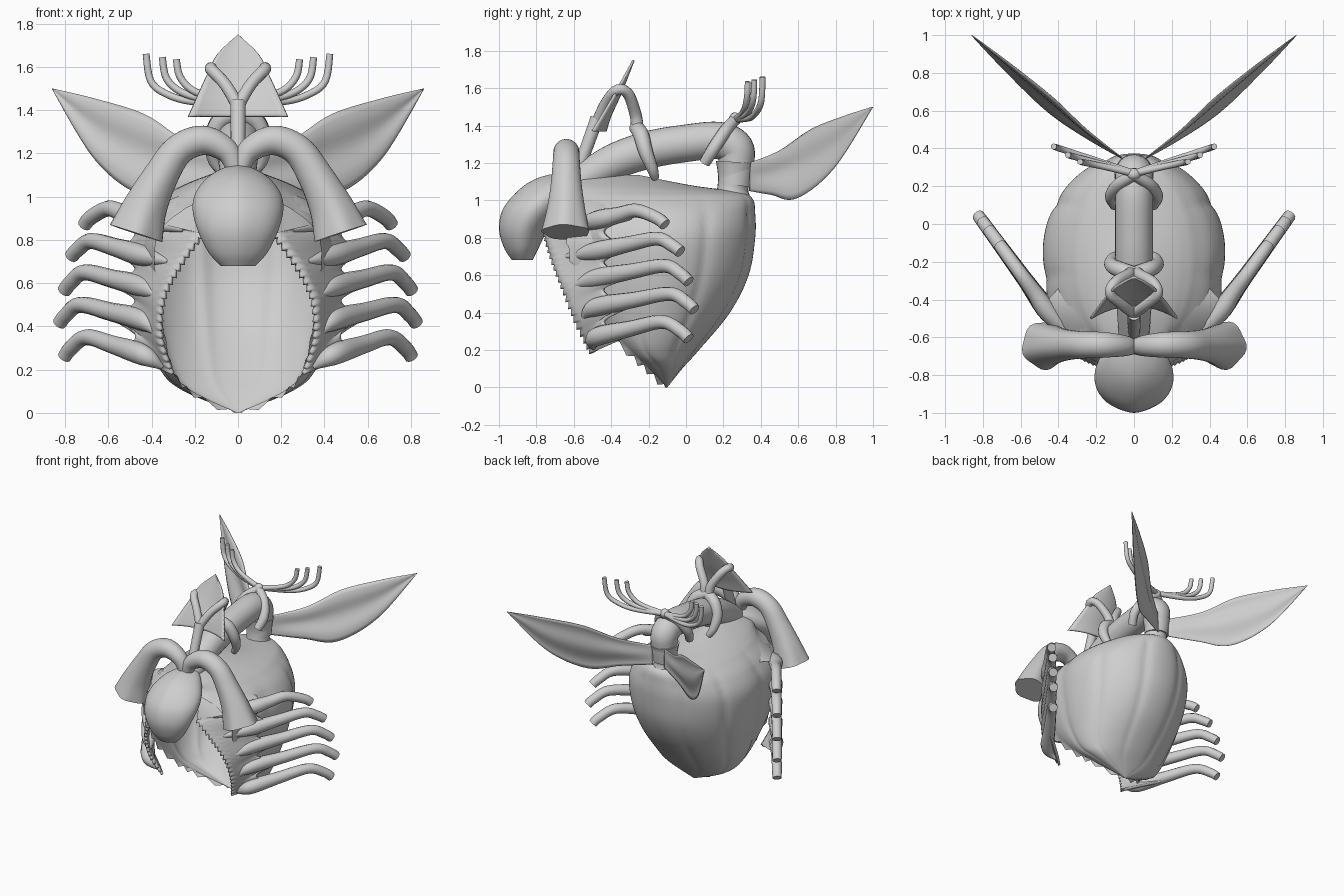
import bpy, bmesh, math
from mathutils import Vector

if "Cube" in bpy.data.objects:
    bpy.data.objects.remove(bpy.data.objects["Cube"])

grey = bpy.data.materials.new("plain grey")
grey.diffuse_color = (0.62, 0.62, 0.62, 1)
grey.use_nodes = True
grey.node_tree.nodes["Principled BSDF"].inputs["Base Color"].default_value = grey.diffuse_color


def spline(rows, n):
    """Catmull-Rom resampling of equal-length tuples into n+1 rows."""
    out, last = [], len(rows) - 1
    for k in range(n + 1):
        f = k / n * last
        i = min(int(f), last - 1)
        t = f - i
        a, b, c, d = (rows[max(0, min(last, j))] for j in range(i - 1, i + 3))
        out.append(tuple(
            0.5 * (2 * q + (r - p) * t + (2 * p - 5 * q + 4 * r - s) * t * t
                   + (3 * q - p - 3 * r + s) * t ** 3)
            for p, q, r, s in zip(a, b, c, d)))
    return out


def loft(name, rows, closed=False, caps=(False, False), thick=0):
    """Skin a grid of points, row by row."""
    bm = bmesh.new()
    grid = [[bm.verts.new(p) for p in row] for row in rows]
    m = len(grid[0])
    for a, b in zip(grid, grid[1:]):
        for j in range(m if closed else m - 1):
            k = (j + 1) % m
            bm.faces.new((a[j], a[k], b[k], b[j]))
    for row, cap in zip((grid[0], grid[-1]), caps):
        if cap:
            bm.faces.new(row)
    bmesh.ops.remove_doubles(bm, verts=bm.verts, dist=0.0005)
    bmesh.ops.recalc_face_normals(bm, faces=bm.faces)
    me = bpy.data.meshes.new(name)
    bm.to_mesh(me)
    bm.free()
    ob = bpy.data.objects.new(name, me)
    bpy.context.collection.objects.link(ob)
    me.materials.append(grey)
    if thick:
        mod = ob.modifiers.new("thickness", 'SOLIDIFY')
        mod.thickness, mod.offset = thick, 0
    return ob


def tube(name, pts, n=24, sides=14, caps=(True, True), frill=0):
    """Round tube through (x, y, z, radius) points."""
    path = spline(pts, n)
    pos = [Vector(p[:3]) for p in path]
    normal, rows = None, []
    for i, p in enumerate(pos):
        d = (pos[min(i + 1, n)] - pos[max(i - 1, 0)]).normalized()
        normal = d.orthogonal() if normal is None else normal - d * normal.dot(d)
        normal.normalize()
        side, row = d.cross(normal), []
        for j in range(sides):
            a = math.tau * j / sides
            r = path[i][3] * (1 + frill * (i / n) ** 4 * math.cos(5 * a))
            row.append(p + (normal * math.cos(a) + side * math.sin(a)) * r)
        rows.append(row)
    return loft(name, rows, True, caps)


def flip(pts, s):
    return [(p[0] * s,) + tuple(p[1:]) for p in pts]


# Pleated body hood, open at the front: z, back y, widest y, front y, half width, sweep
sections = spline([
    (0, -.1, -.1, -.1, .0, 125), (.1, -.02, -.12, -.2, .25, 125),
    (.2, .07, -.18, -.31, .36, 125), (.4, .235, -.18, -.5, .43, 127),
    (.6, .335, -.16, -.58, .47, 127), (.8, .37, -.15, -.64, .48, 128),
    (.93, .37, -.15, -.67, .42, 140), (1.01, .355, -.17, -.7, .33, 165),
    (1.045, .28, -.2, -.72, .27, 180), (1.08, .03, -.28, -.71, .19, 180),
    (1.135, -.25, -.42, -.62, .04, 180)], 80)
rows = []
for i, (z, yb, yc, yf, hw, sweep) in enumerate(sections):
    T, row = math.radians(min(sweep, 180)), []
    depth = .03 * max(0, min(1, (1.06 - z) / .15))
    for j in range(97):
        t = T * (j / 48 - 1)
        c = math.cos(t)
        pleat = 1 - depth * (1 - abs(math.sin(4.5 * t + math.pi / 2))) ** 3
        y = yc + ((yb - yc) * c if c > 0 else (yf - yc) * c / math.cos(T))
        jag = .03 * abs(i % 4 - 2) / 2 if j in (0, 96) and 0 < z < .8 else 0
        row.append((hw * math.sin(t) * pleat, yc + (y - yc) * pleat - jag * .3, max(z - jag, 0)))
    rows.append(row)
loft("body_hood", rows)

# Head with a faint ridge: z, front y, back y, half width
rows = []
for z, yf, yb, hw in spline([
        (.68, -.93, -.82, .08), (.74, -.97, -.79, .135), (.84, -1.0, -.74, .185),
        (.94, -.985, -.66, .21), (1.02, -.93, -.6, .195), (1.09, -.85, -.56, .14),
        (1.13, -.76, -.55, .075), (1.15, -.65, -.58, .01)], 28):
    yc, ridge = (yf + yb) / 2, .06
    rows.append([(hw * math.sin(a) * (1 - ridge * max(0, math.cos(a))),
                  yc - (yc - yf) * math.cos(a) * (1 - ridge * (1 - abs(math.cos(a)) ** 20)), z)
                 for a in (math.tau * k / 36 for k in range(36))])
loft("head", rows, True, (True, True))

# Arched neck tube and its collar on the back of the body
tube("arched_tube", [(0, -.6, 1.08, .08), (0, -.4, 1.2, .095), (0, -.2, 1.27, .1),
                     (0, 0, 1.305, .1), (0, .17, 1.32, .1), (0, .26, 1.28, .1),
                     (0, .27, 1.2, .095), (0, .26, 1.08, .09)], 40, 24)
tube("tube_collar", [(0, .25, 1.0, .1), (0, .25, 1.06, .083), (0, .26, 1.13, .09),
                     (0, .265, 1.205, .105)], 14, 24)


def plane_y(x):
    return -1.085 + 1.37 * x


# Serrated front edge of each side web
edge = spline([(.17, -.75, .83), (.27, -.71, .69), (.35, -.65, .53),
               (.36, -.58, .35), (.31, -.5, .19)], 80)
root_z = spline([(.885,), (.72,), (.575,), (.42,), (.26,)], 80)
leg_tips = [(.6, .945, .71, .87), (.68, .795, .77, .725), (.71, .65, .803, .565),
            (.73, .5, .825, .415), (.7, .35, .802, .26)]

for s, side in ((1, "right"), (-1, "left")):
    # Smooth web joining the legs, serrated at the front and scalloped between the legs
    rows = []
    for i, (e, (rz,)) in enumerate(zip(edge, root_z)):
        lobe = math.cos(math.pi * i / 20) ** 2
        x1 = .47 + .11 * lobe
        near = root_z[min(80, round(i / 20) * 20)][0]
        a, b = Vector(e), Vector((x1, plane_y(x1), rz * (1 - lobe * .5) + near * lobe * .5 + .02))
        row = [a.lerp(b, u / 10) for u in range(11)]
        jag = .024 * (i % 4) / 3
        row[0] -= Vector((.5, .5, .5)) * jag
        rows.append([(p.x * s, p.y, p.z) for p in row])
    loft("leg_web_" + side, rows, thick=.02)

    # Shoulder skin between the web top and the body
    low = spline([(.17, -.75, .83), (.32, -.645, .865), (.48, -.43, .905)], 12)
    high = spline([(.13, -.68, 1.0), (.28, -.5, 1.0), (.4, -.34, .93)], 12)
    loft("shoulder_" + side, [flip([a, Vector(a).lerp(Vector(b), .5) + Vector((.015, -.015, .01)), b], s)
                              for a, b in zip(low, high)])

    # Five drooping legs
    for k, (px, pz, tx, tz) in enumerate(leg_tips):
        e, rz = Vector(edge[k * 20]), root_z[k * 20][0]
        mx = (.45 + px) / 2
        st = e.lerp(Vector((.44, plane_y(.44), rz)), .3)
        pts = [(*st, .012),
               (.44, plane_y(.44), rz + .008, .05),
               (mx, plane_y(mx), rz * .4 + pz * .6, .043),
               (px, plane_y(px), pz, .037),
               (tx - .03, plane_y(tx - .03), tz * .55 + pz * .45, .035),
               (tx, plane_y(tx), tz, .033)]
        tube(f"leg_{k + 1}_{side}", flip(pts, s), 28, 12)

    # Arched trumpet with a frilled, closed mouth
    tube("trumpet_" + side, flip([
        (.01, -.65, 1.12, .04), (.05, -.645, 1.21, .055), (.16, -.64, 1.26, .068),
        (.275, -.64, 1.215, .072), (.36, -.64, 1.09, .082), (.43, -.64, .95, .102),
        (.472, -.642, .83, .126)], s), 36, 30, (True, True), .05)

    # Forked arm looping back to the arched tube
    tube("fork_arm_" + side, flip([
        (0, -.475, 1.42, .03), (.06, -.43, 1.52, .028), (.125, -.37, 1.59, .028),
        (.1, -.31, 1.57, .03), (.03, -.27, 1.46, .032), (.02, -.26, 1.38, .034)], s))
    tube("fork_strap_" + side, flip([
        (0, -.265, 1.39, .04), (.08, -.24, 1.35, .042), (.12, -.215, 1.26, .038),
        (.11, -.18, 1.17, .03), (.08, -.165, 1.12, .022)], s), 20)

    # Strap and three upturned branches at the rear knot
    tube("rear_strap_" + side, flip([
        (0, .26, 1.43, .03), (.08, .21, 1.37, .034), (.12, .15, 1.28, .034),
        (.1, .1, 1.2, .03)], s), 18)
    for k, (tx, ty, tz, bz) in enumerate([(.425, .41, 1.66, 1.44), (.35, .365, 1.645, 1.455),
                                          (.285, .33, 1.635, 1.465)]):
        f = lambda u: .27 + (ty - .27) * u
        tube(f"rear_branch_{k + 1}_{side}", flip([
            (.01, .27, 1.435, .02), (tx * .5, f(.5), bz, .017), (tx * .78, f(.78), bz + .035, .017),
            (tx * .95, f(.95), bz + .095, .017), (tx, ty, tz, .016)], s), 20, 10)

    # Leaf-shaped wing with soft ripples
    top = spline([(.05, .34, 1.2), (.25, .5, 1.265), (.43, .67, 1.38), (.65, .845, 1.45), (.86, 1, 1.5)], 28)
    low = spline([(.05, .34, 1.05), (.25, .455, 1.03), (.45, .59, 1.01), (.66, .79, 1.17), (.86, 1, 1.5)], 28)
    rows = []
    for i, (a, b) in enumerate(zip(top, low)):
        amp = .012 * math.sin(math.pi * i / 28)
        row = []
        for j in range(13):
            p = Vector(a).lerp(Vector(b), j / 12)
            w = amp * math.sin(math.pi * j / 4)
            row.append(((p.x + w * .6) * s, p.y - w * .6, p.z))
        rows.append(row)
    loft("wing_" + side, rows, thick=.005)

# Fork stalk and rear knot
tube("fork_stalk", [(0, -.59, 1.13, .03), (0, -.54, 1.26, .034), (0, -.475, 1.44, .036)], 10)
tube("rear_knot", [(0, .23, 1.43, .012), (0, .25, 1.432, .034), (0, .275, 1.435, .034), (0, .295, 1.437, .012)], 10)

# Pointed crest plate behind the fork: z, half width, centre y, edge y
rows = []
for z, hw, yc, ye in spline([(1.37, .23, -.43, -.5), (1.45, .195, -.405, -.45),
                             (1.56, .145, -.355, -.385), (1.66, .095, -.315, -.33),
                             (1.75, .0, -.28, -.28)], 16):
    rows.append([(hw * u, yc + (ye - yc) * u * u, z) for u in (k / 6 - 1 for k in range(13))])
loft("crest_plate", rows, thick=.012)

# Smooth shading with sharp edges kept
for ob in bpy.context.scene.objects:
    ob.select_set(True)
    bpy.context.view_layer.objects.active = ob
bpy.ops.object.shade_smooth_by_angle(angle=math.radians(40))
